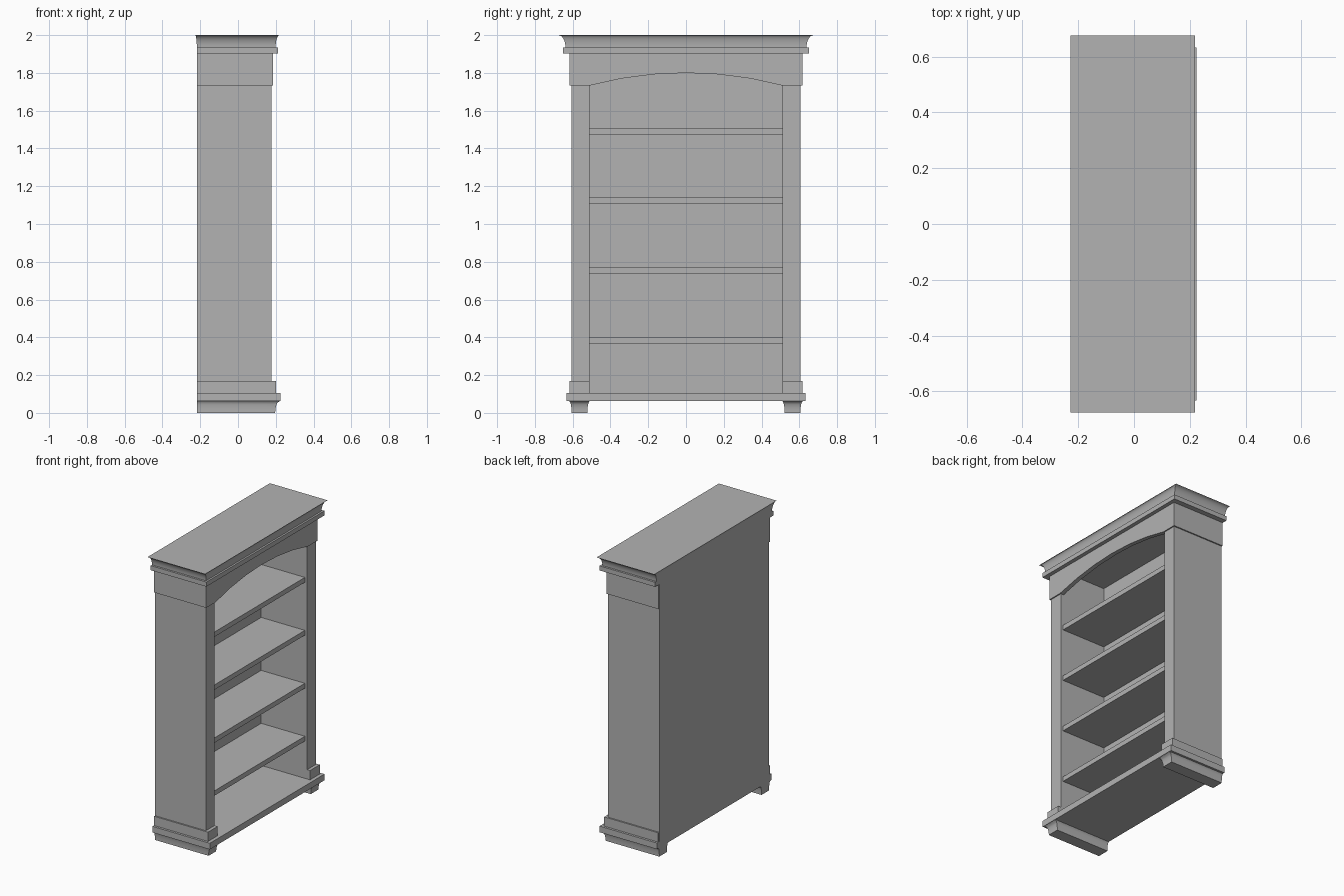
import bpy
import bmesh
import math

cube = bpy.data.objects.get("Cube")
if cube:
    bpy.data.objects.remove(cube, do_unlink=True)

GREY = (0.45, 0.45, 0.45, 1)
paint = bpy.data.materials.new("plain_grey")
paint.use_nodes = True
paint.diffuse_color = GREY
paint.node_tree.nodes["Principled BSDF"].inputs["Base Color"].default_value = GREY

BACK = -0.218      # rear plane
INNER = 0.51       # half width of the opening
WALL = 0.607       # half width of the case
CEILING = 1.902
FLOOR = 0.105


def finish(name, bm):
    bmesh.ops.recalc_face_normals(bm, faces=bm.faces)
    mesh = bpy.data.meshes.new(name)
    bm.to_mesh(mesh)
    bm.free()
    mesh.materials.append(paint)
    obj = bpy.data.objects.new(name, mesh)
    bpy.context.collection.objects.link(obj)
    return obj


def loft(name, rings):
    """Skin a stack of closed rings and cap both ends."""
    bm = bmesh.new()
    loops = [[bm.verts.new(p) for p in ring] for ring in rings]
    n = len(loops[0])
    for low, high in zip(loops, loops[1:]):
        for i in range(n):
            j = (i + 1) % n
            bm.faces.new((low[i], low[j], high[j], high[i]))
    bm.faces.new(loops[0])
    bm.faces.new(loops[-1])
    return finish(name, bm)


def rect(x0, x1, y0, y1, z):
    return [(x0, y0, z), (x1, y0, z), (x1, y1, z), (x0, y1, z)]


def box(name, x0, x1, y0, y1, z0, z1):
    return loft(name, [rect(x0, x1, y0, y1, z) for z in (z0, z1)])


def smooth(obj, angle):
    bpy.ops.object.select_all(action='DESELECT')
    obj.select_set(True)
    bpy.context.view_layer.objects.active = obj
    bpy.ops.object.shade_smooth_by_angle(angle=math.radians(angle))


# Case: back panel, floor slab and top trim
box("back_panel", BACK, -0.178, -WALL + 0.001, WALL - 0.001, FLOOR, CEILING)
box("base_slab", BACK, 0.225, -0.633, 0.633, 0.062, FLOOR)
box("top_trim", BACK, 0.212, -0.652, 0.652, CEILING, 1.934)

# Shelves
for i in range(4):
    z = 0.365 + 0.37 * i
    box(f"shelf_{i + 1}", -0.18, 0.16, -INNER, INNER, z, z + 0.034)

# Side walls, plinth blocks and coved feet
STEPS = 8
for side, s in (("left", 1), ("right", -1)):
    box(f"{side}_side", BACK + 0.001, 0.177, s * INNER, s * WALL, FLOOR, CEILING)
    box(f"{side}_plinth", BACK + 0.001, 0.2, s * INNER, s * 0.617, FLOOR, 0.17)
    rings = []
    for k in range(STEPS + 1):
        t = k / STEPS
        flare = 1 - math.sqrt(1 - t * t)
        rings.append(rect(BACK, 0.197 + 0.024 * flare,
                          s * (0.522 - 0.012 * flare),
                          s * (0.606 + 0.012 * flare), 0.062 * t))
    smooth(loft(f"{side}_foot", rings), 35)

# Arched header wrapping the front and both sides
SPRING, RISE, SEGMENTS = 1.733, 0.067, 6
radius = (INNER ** 2 + RISE ** 2) / (2 * RISE)
half = math.asin(INNER / radius)
profile = [(-0.616, CEILING), (-0.616, SPRING)]
for k in range(SEGMENTS + 1):
    a = half * (2 * k / SEGMENTS - 1)
    profile.append((radius * math.sin(a),
                    SPRING + RISE - radius * (1 - math.cos(a))))
profile += [(0.616, SPRING), (0.616, CEILING)]
header = loft("arched_header", [[(x, y, z) for y, z in profile]
                                for x in (BACK + 0.001, 0.185)])

# Hollow the header behind its front board
cutter = box("header_cutter", -0.4, 0.155, -INNER, INNER, 1.6, 2.1)
cutter.hide_render = True
cut = header.modifiers.new("hollow", 'BOOLEAN')
cut.operation = 'DIFFERENCE'
cut.solver = 'EXACT'
cut.object = cutter
bpy.context.view_layer.objects.active = header
bpy.ops.object.modifier_apply(modifier=cut.name)
bpy.data.objects.remove(cutter, do_unlink=True)

# Coved crown moulding
rings = []
for k in range(STEPS + 1):
    a = math.pi / 2 * k / STEPS
    out = 1 - math.cos(a)
    rings.append(rect(BACK - 0.009 * out, 0.199 + 0.02 * out,
                      -0.638 - 0.038 * out, 0.638 + 0.038 * out,
                      1.934 + 0.066 * math.sin(a)))
smooth(loft("crown_moulding", rings), 35)
